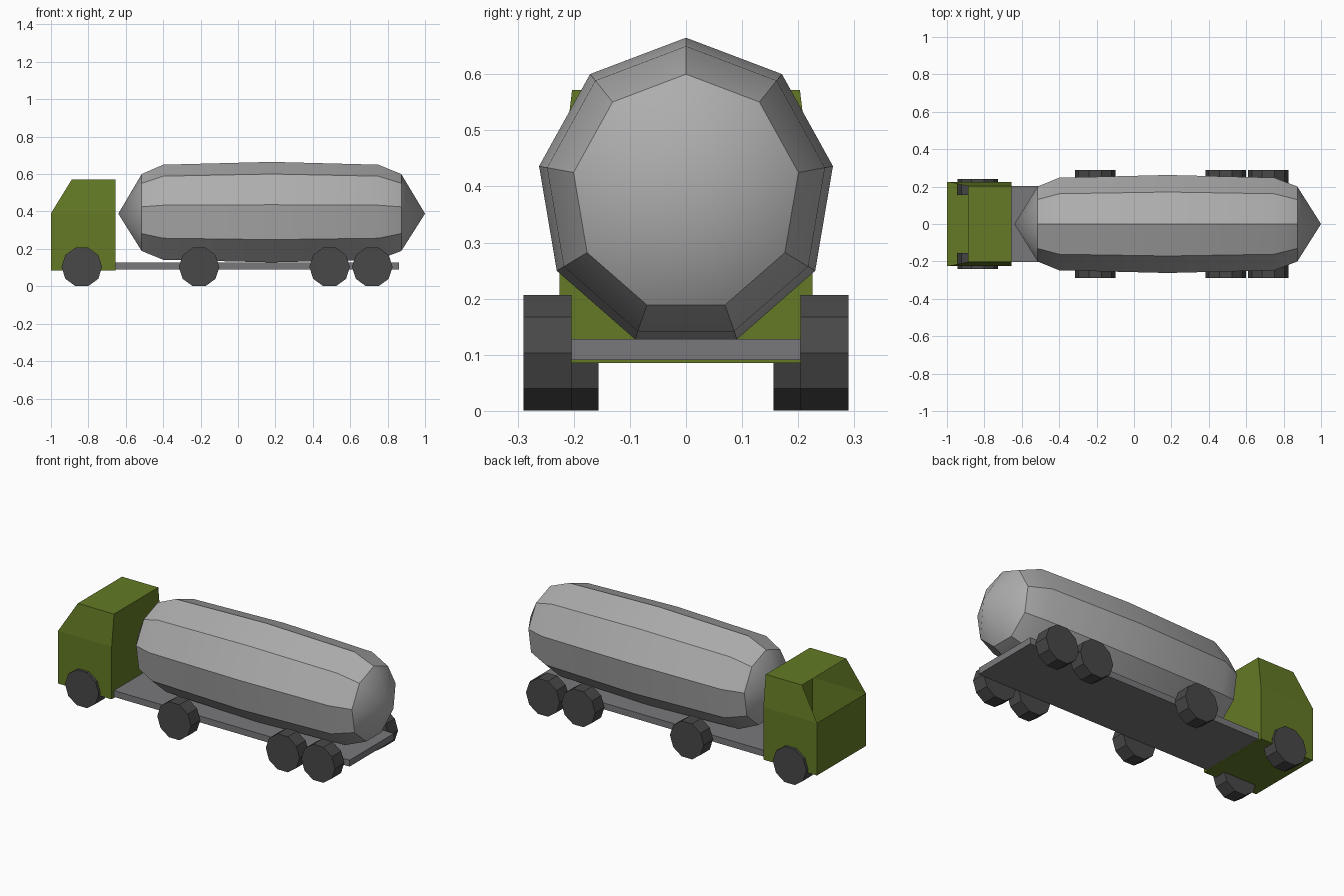
import bpy, bmesh, math

if "Cube" in bpy.data.objects:
    bpy.data.objects.remove(bpy.data.objects["Cube"])


def material(name, rgb):
    m = bpy.data.materials.new(name)
    m.diffuse_color = (*rgb, 1)
    m.use_nodes = True
    m.node_tree.nodes["Principled BSDF"].inputs["Base Color"].default_value = m.diffuse_color
    return m


GREEN = material("olive green", (0.125, 0.195, 0.018))
TANK = material("light grey", (0.42, 0.42, 0.42))
FRAME = material("mid grey", (0.19, 0.185, 0.195))
TYRE = material("dark grey", (0.065, 0.065, 0.065))


def finish(name, bm, mat, fix_normals=True):
    if fix_normals:
        bmesh.ops.recalc_face_normals(bm, faces=bm.faces[:])
    me = bpy.data.meshes.new(name)
    bm.to_mesh(me)
    bm.free()
    me.materials.append(mat)
    ob = bpy.data.objects.new(name, me)
    bpy.context.collection.objects.link(ob)
    return ob


# Cab: side profile joined left to right, with the windscreen left open
profile = [(-1, 0.085, 0.225), (-0.655, 0.085, 0.225), (-0.655, 0.39, 0.225),
           (-0.655, 0.572, 0.203), (-0.888, 0.572, 0.203), (-1, 0.39, 0.225)]
bm = bmesh.new()
sides = [[bm.verts.new((x, s * w, z)) for x, z, w in profile] for s in (-1, 1)]
for v in sides:
    bm.faces.new((v[0], v[1], v[2], v[5]))
    bm.faces.new((v[5], v[2], v[3], v[4]))
a, b = sides
for i in range(6):
    j = (i + 1) % 6
    if i != 4:  # windscreen opening
        bm.faces.new((a[i], a[j], b[j], b[i]))
finish("cab", bm, GREEN)

# Flat chassis
bm = bmesh.new()
bmesh.ops.create_cube(bm, size=1)
for v in bm.verts:
    v.co = (0.1025 + v.co.x * 1.515, v.co.y * 0.408, 0.1095 + v.co.z * 0.037)
finish("chassis", bm, FRAME)

# Nine-sided tank: rings along x closed by pointed ends
N, CZ = 9, 0.388
rings = [(-0.515, 0.212), (-0.40, 0.262), (0.18, 0.277), (0.75, 0.262), (0.873, 0.212)]
bm = bmesh.new()
loops = []
for x, r in rings:
    angles = [2 * math.pi * i / N for i in range(N)]
    loops.append([bm.verts.new((x, 0.96 * r * math.sin(t), CZ + r * math.cos(t)))
                  for t in angles])
tips = [bm.verts.new((x, 0, CZ)) for x in (-0.64, 1.0)]
for i in range(N):
    j = (i + 1) % N
    for p, q in zip(loops, loops[1:]):
        bm.faces.new((p[i], p[j], q[j], q[i]))
    bm.faces.new((tips[0], loops[0][j], loops[0][i]))
    bm.faces.new((tips[1], loops[-1][i], loops[-1][j]))
for f in bm.faces:
    f.smooth = True
tank = finish("tank", bm, TANK)
tank.data.set_sharp_from_angle(angle=math.radians(30))


# Ten-sided wheels on both sides of four axles
def wheel(name, x, y0, y1):
    bm = bmesh.new()
    r = 0.1085
    ends = [[bm.verts.new((x + r * math.cos(k * math.pi / 5), y,
                           0.1035 + r * math.sin(k * math.pi / 5)))
             for k in range(10)] for y in (y0, y1)]
    for e in ends:
        bm.faces.new(e)
    for k in range(10):
        j = (k + 1) % 10
        bm.faces.new((ends[0][k], ends[0][j], ends[1][j], ends[1][k]))
    finish(name, bm, TYRE)


axles = [("front", -0.835, 0.156), ("second", -0.208, 0.2045),
         ("third", 0.49, 0.2045), ("rear", 0.718, 0.2045)]
for label, x, inner in axles:
    for side, s in (("near", -1), ("far", 1)):
        wheel(f"{label}_wheel_{side}", x, s * inner, s * (inner + 0.085))
